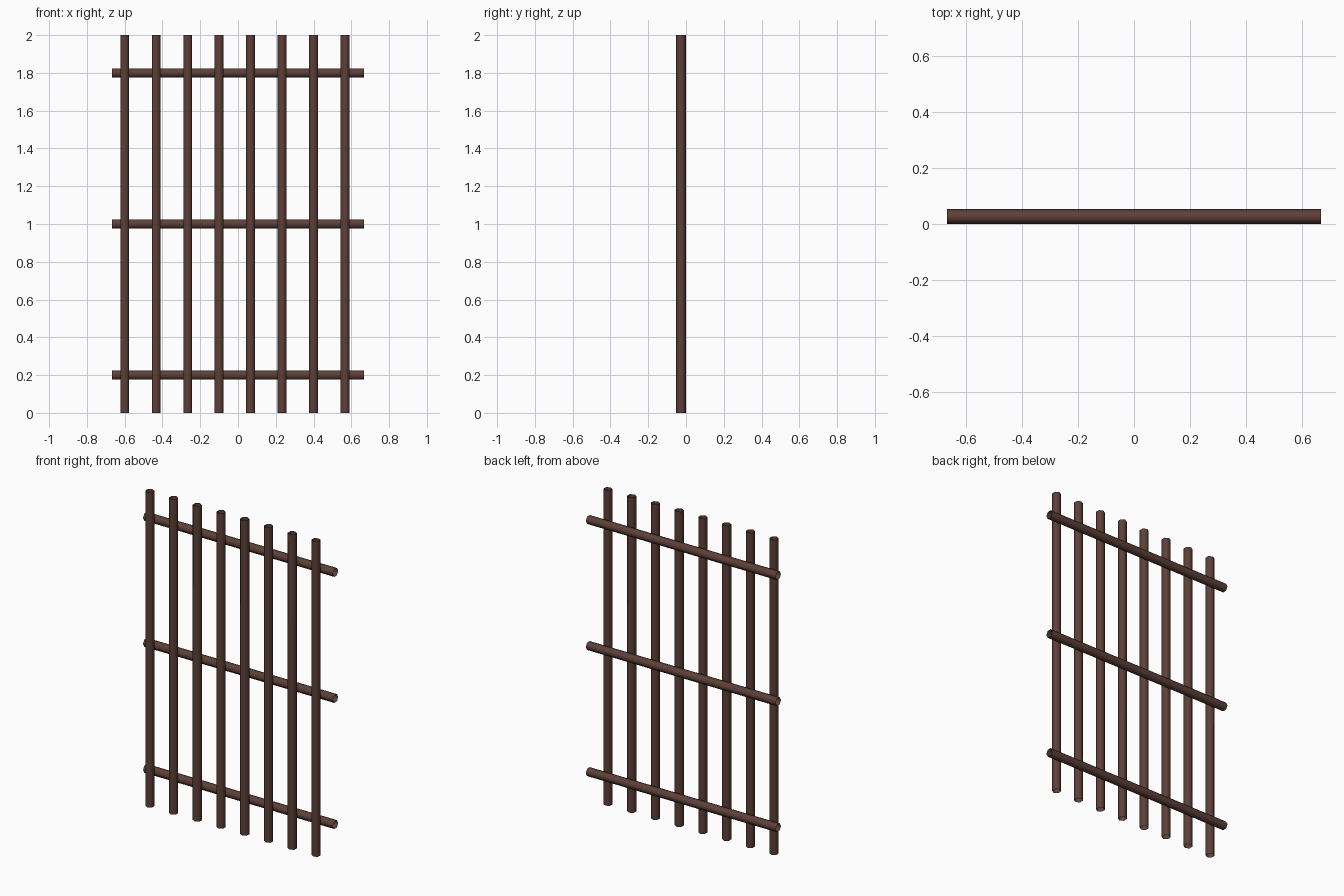
import bpy
import math
from mathutils import Matrix

if "Cube" in bpy.data.objects:
    bpy.data.objects.remove(bpy.data.objects["Cube"])

R = 2 / 75  # bar radius

wood = bpy.data.materials.new("dark_brown")
wood.diffuse_color = (0.1095, 0.0513, 0.0382, 1)
wood.use_nodes = True
wood.node_tree.nodes["Principled BSDF"].inputs["Base Color"].default_value = wood.diffuse_color


def bar(name, length, location, along_x=False):
    """Open six-sided smooth tube with its corners pointing to front and back."""
    bpy.ops.mesh.primitive_cylinder_add(vertices=6, radius=R, depth=length,
                                        end_fill_type='NOTHING')
    ob = bpy.context.object
    ob.name = name
    me = ob.data
    # put a corner exactly on the y axis
    v = me.vertices[0].co
    me.transform(Matrix.Rotation(math.pi / 2 - math.atan2(v.y, v.x), 4, 'Z'))
    if along_x:
        me.transform(Matrix.Rotation(math.pi / 2, 4, 'Y'))
    for p in me.polygons:
        p.use_smooth = True
    me.materials.append(wood)
    ob.location = location
    return ob


# upright bars at the front
for i in range(8):
    bar(f"upright_bar_{i + 1}", 2.0, (-0.6 + i / 6, -R, 1.0))

# cross rails behind them
for i, z in enumerate((0.2, 1.0, 1.8)):
    bar(f"cross_rail_{i + 1}", 4 / 3, (0, R, z), along_x=True)
